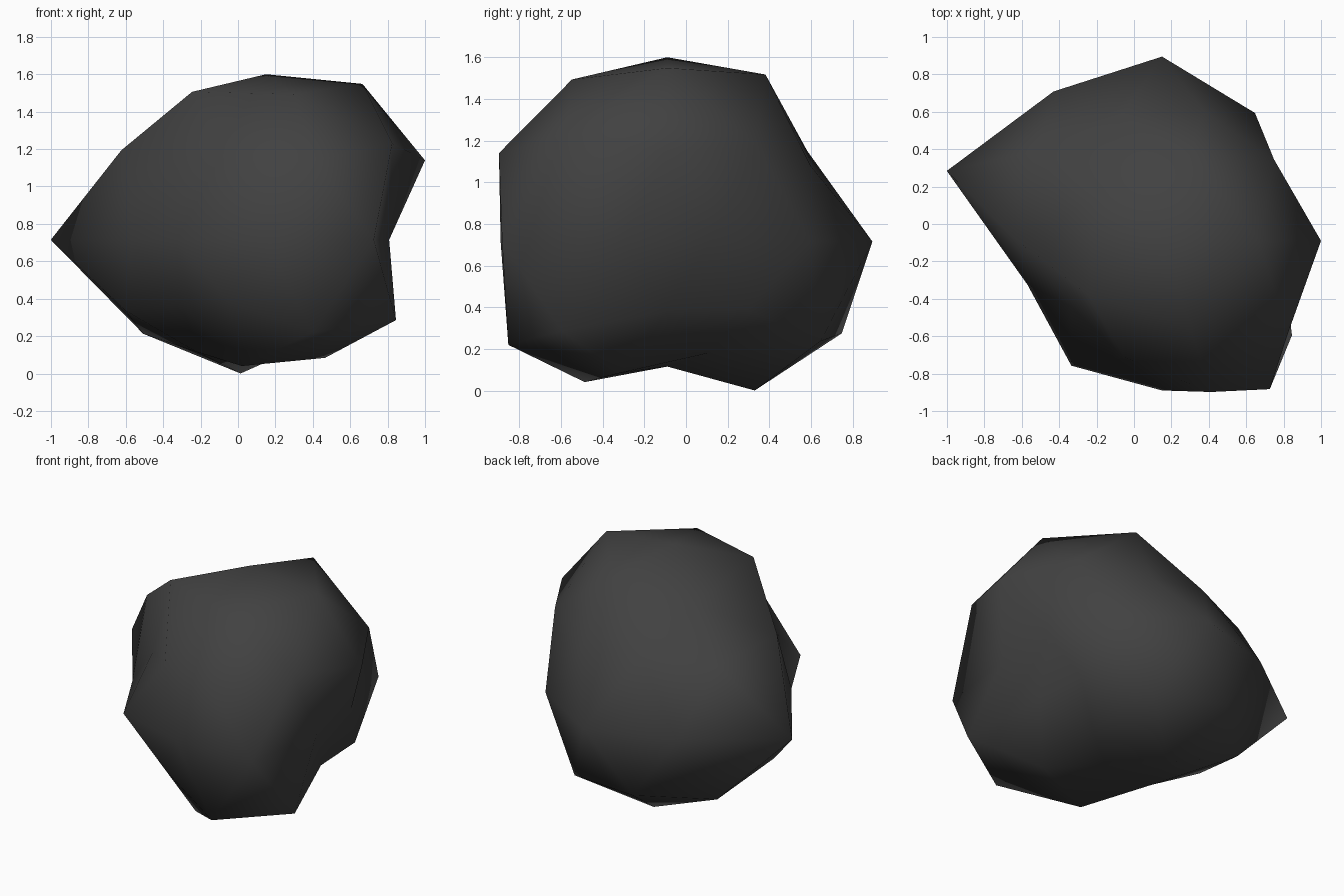
import bpy, bmesh, math
from mathutils import Vector

if "Cube" in bpy.data.objects:
    bpy.data.objects.remove(bpy.data.objects["Cube"])

# Boulder: a low-poly icosphere whose points are pushed in or out radially.
# Each ring: (unit height, first angle in degrees, radii going round)
RINGS = [
    (1.0, 0, [0.885]),
    (0.8507, 0, [0.98, 0.943, 0.77, 0.93, 0.915]),
    (0.5257, 36, [0.87, 0.83, 0.91, 0.77, 0.98]),
    (0.4472, 0, [0.95, 0.81, 0.92, 0.67, 0.95]),
    (0.0, 18, [0.66, 0.845, 0.985, 0.987, 1.21, 0.757, 0.825, 0.80, 0.98, 0.692]),
    (-0.4472, 36, [0.73, 0.985, 0.843, 0.73, 0.96]),
    (-0.5257, 0, [0.635, 0.91, 0.955, 0.66, 0.943]),
    (-0.8507, 36, [0.63, 0.84, 0.705, 0.793, 0.742]),
    (-1.0, 0, [0.60]),
]
CENTRE = Vector((0.15, -0.09, 0.715))

bumps = []
for z, start, radii in RINGS:
    flat = math.sqrt(max(0.0, 1 - z * z))
    for i, r in enumerate(radii):
        a = math.radians(start + i * 360 / len(radii))
        bumps.append((Vector((flat * math.cos(a), flat * math.sin(a), z)), r))

bm = bmesh.new()
bmesh.ops.create_icosphere(bm, subdivisions=2, radius=1)
for v in bm.verts:
    d = v.co.normalized()
    radius = max(bumps, key=lambda b: b[0].dot(d))[1]
    v.co = CENTRE + d * radius
for f in bm.faces:
    f.smooth = True

mesh = bpy.data.meshes.new("boulder")
bm.to_mesh(mesh)
bm.free()

# Dark stone colour
stone = bpy.data.materials.new("dark grey stone")
stone.diffuse_color = (0.053, 0.053, 0.053, 1)
stone.use_nodes = True
stone.node_tree.nodes["Principled BSDF"].inputs["Base Color"].default_value = stone.diffuse_color
mesh.materials.append(stone)
bpy.context.collection.objects.link(bpy.data.objects.new("boulder", mesh))
